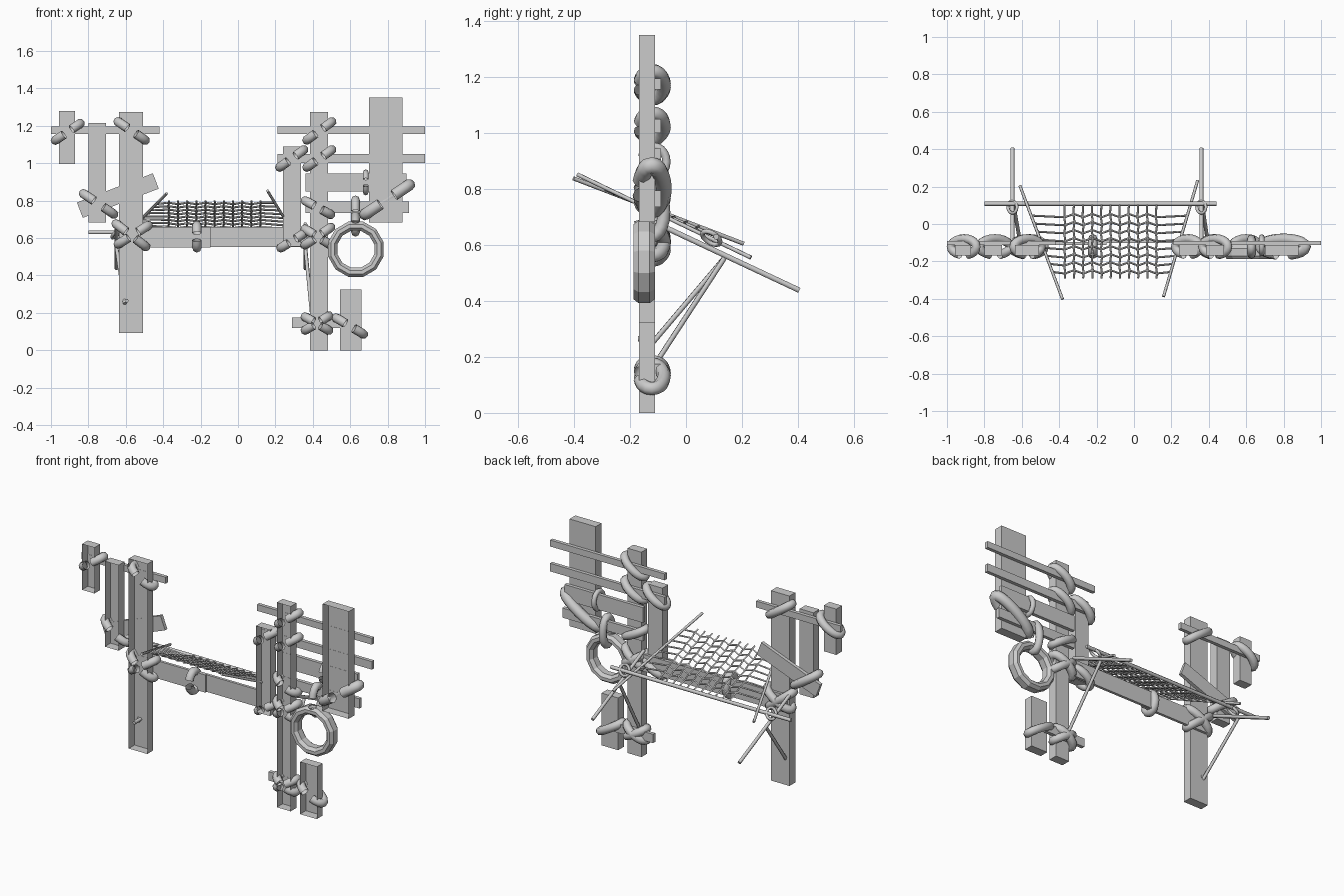
import bpy, bmesh, math
from mathutils import Vector

if "Cube" in bpy.data.objects:
    bpy.data.objects.remove(bpy.data.objects["Cube"])


def mesh_object(name, bm):
    me = bpy.data.meshes.new(name)
    bm.to_mesh(me)
    bm.free()
    ob = bpy.data.objects.new(name, me)
    bpy.context.collection.objects.link(ob)
    return ob


def board(name, x0, x1, z0, z1, y0=-0.168, y1=-0.111, angle=0, open_front=False):
    bm = bmesh.new()
    bmesh.ops.create_cube(bm, size=1)
    bmesh.ops.scale(bm, vec=(x1 - x0, y1 - y0, z1 - z0), verts=bm.verts)
    if open_front:
        bm.normal_update()
        bmesh.ops.delete(bm, geom=[f for f in bm.faces if f.normal.y < -0.9], context='FACES_ONLY')
    ob = mesh_object(name, bm)
    ob.location = ((x0 + x1) / 2, (y0 + y1) / 2, (z0 + z1) / 2)
    ob.rotation_euler.y = -angle
    return ob


def tube(name, paths, radius, res=1, cyclic=False, caps=True, smooth=True):
    cu = bpy.data.curves.new(name, 'CURVE')
    cu.dimensions = '3D'
    cu.bevel_depth = radius
    cu.bevel_resolution = res
    cu.use_fill_caps = caps
    for path in paths:
        s = cu.splines.new('POLY')
        s.points.add(len(path) - 1)
        for p, co in zip(s.points, path):
            p.co = (*co, 1)
        s.use_cyclic_u = cyclic
        s.use_smooth = smooth
    ob = bpy.data.objects.new(name, cu)
    bpy.context.collection.objects.link(ob)
    return ob


def lashing(name, xa, za, xb, zb, r=0.025, yc=-0.122, ry=0.043):
    # rope loop around the boards, open at the front
    mid = Vector(((xa + xb) / 2, yc, (za + zb) / 2))
    half = Vector(((xb - xa) / 2, 0, (zb - za) / 2))
    half *= max(0.3, 1 - r * 0.9 / half.length)
    gap = math.radians(18)
    pts = []
    for i in range(19):
        t = gap + (2 * math.pi - 2 * gap) * i / 18
        pts.append(mid + half * math.sin(t) + Vector((0, -ry * math.cos(t), 0)))
    tube(name, [pts], r, 2, caps=False)


# Upright planks, open towards the front
uprights = {
    'left_outer_plank': (-0.957, -0.871, 0.995, 1.28),
    'left_middle_plank': (-0.80, -0.705, 0.683, 1.215),
    'left_post': (-0.635, -0.507, 0.093, 1.275),
    'right_post': (0.385, 0.48, 0, 1.275),
    'right_inner_plank': (0.24, 0.338, 0.555, 1.09),
    'right_outer_plank': (0.70, 0.88, 0.683, 1.35),
    'right_foot_plank': (0.545, 0.66, 0, 0.325)}
for n, d in uprights.items():
    board(n, *d, open_front=True)

# Rails behind the planks
rails = {
    'left_top_rail': (-1.0, -0.42, 1.155, 1.195),
    'right_top_rail': (0.21, 1.0, 1.155, 1.195),
    'right_second_rail': (0.21, 1.0, 1.0, 1.05),
    'right_third_rail': (0.36, 0.90, 0.85, 0.945),
    'right_fourth_rail': (0.36, 0.915, 0.735, 0.795),
    'foot_rail': (0.29, 0.57, 0.12, 0.175)}
for n, d in rails.items():
    board(n, *d, -0.112, -0.09)
board('slanted_plank', -0.86, -0.425, 0.783, 0.871, -0.112, -0.09, math.radians(21))
board('beam_left', -0.62, -0.147, 0.55, 0.66, -0.112, -0.095)
board('beam_right', -0.21, 0.37, 0.552, 0.658, -0.102, -0.085)

# Rope lashings
ropes = [
    (-0.995, 1.11, -0.825, 1.225), (-0.66, 1.235, -0.477, 1.11),
    (-0.845, 0.85, -0.645, 0.715), (-0.66, 0.555, -0.46, 0.68),
    (-0.67, 0.69, -0.475, 0.54), (-0.22, 0.525, -0.22, 0.69),
    (0.21, 0.535, 0.37, 0.635), (0.34, 0.81, 0.515, 0.715),
    (0.34, 0.66, 0.515, 0.55), (0.34, 0.55, 0.515, 0.67),
    (0.35, 1.11, 0.52, 1.235), (0.35, 0.965, 0.52, 1.085),
    (0.205, 0.965, 0.37, 1.085), (0.34, 0.19, 0.505, 0.095),
    (0.34, 0.095, 0.505, 0.195), (0.505, 0.185, 0.69, 0.075)]
for i, d in enumerate(ropes):
    lashing('rope_lashing_%d' % (i + 1), *d)
lashing('large_rope_lashing', 0.655, 0.71, 0.94, 0.90, 0.031, -0.122, 0.04)
lashing('thin_rope_lashing', 0.683, 0.83, 0.683, 0.965, 0.015, -0.115, 0.045)
lashing('tyre_hanger', 0.628, 0.61, 0.628, 0.825, 0.023)

# Hanging tyre: twelve-sided ring
profile = [(0.138, -0.188), (0.153, -0.17), (0.153, -0.13), (0.138, -0.111),
           (0.118, -0.111), (0.102, -0.13), (0.102, -0.17), (0.118, -0.188)]
bm = bmesh.new()
rings = []
for i in range(12):
    a = math.tau * (i + 0.5) / 12
    rings.append([bm.verts.new((0.63 + r * math.cos(a), y, 0.54 + r * math.sin(a))) for r, y in profile])
for i in range(12):
    for j in range(8):
        k, m = (i + 1) % 12, (j + 1) % 8
        bm.faces.new((rings[i][j], rings[i][m], rings[k][m], rings[k][j]))
bmesh.ops.recalc_face_normals(bm, faces=bm.faces)
mesh_object('tyre', bm)

# Net frame: side rods, cross rod, arms and struts
L0, L1 = Vector((-0.382, -0.402, 0.838)), Vector((-0.61, 0.205, 0.605))
R0, R1 = Vector((0.158, -0.388, 0.852)), Vector((0.34, 0.232, 0.555))
tube('net_left_rod', [(L0, L1)], 0.008)
tube('net_right_rod', [(R0, R1)], 0.008)
tube('net_cross_rod', [((-0.80, 0.108, 0.63), (0.44, 0.108, 0.63))], 0.011)
for side, x, foot in (('left', -0.65, (-0.605, -0.12, 0.25)), ('right', 0.36, (0.395, -0.10, 0.19))):
    tube(side + '_arm', [((x, 0.405, 0.438), (x, -0.10, 0.675))], 0.011)
    tube(side + '_strut', [((x, 0.137, 0.553), foot)], 0.010)
    # thin cord tying the arm to the cross rod
    ring = [(x + 0.024 * math.sin(t), 0.09 + 0.032 * math.cos(t), 0.625 + 0.02 * math.sin(t) - 0.014 * math.cos(t))
            for t in [math.tau * i / 12 for i in range(12)]]
    tube(side + '_arm_tie', [ring], 0.009, cyclic=True)
tube('post_peg', [((-0.595, -0.172, 0.265), (-0.595, -0.11, 0.265))], 0.011)


# Net cords
def net_z(y):
    return 0.676 - 0.425 * y


def on_rod(a, b, y):
    return a.lerp(b, (y - a.y) / (b.y - a.y))


xs = [-0.37 + 0.049 * i for i in range(11)]
ys = [0.045 - 0.043 * j for j in range(8)]
rows, cols = [], []
for y in ys:
    row = [on_rod(L0, L1, y)]
    for i, x in enumerate(xs):
        yy = y + (0.009 if i % 2 else -0.009)
        row.append((x, yy, net_z(yy)))
    rows.append(row + [on_rod(R0, R1, y)])
for i, x in enumerate(xs):
    col = [(x, 0.107, 0.632)]
    for j, y in enumerate(ys):
        yy = y + (0.009 if i % 2 else -0.009)
        col.append((x + (0.003 if j % 2 else -0.003), yy, net_z(yy)))
    cols.append(col + [(x, -0.29, net_z(-0.29))])
tube('net_cross_cords', rows, 0.0055, 0)
tube('net_long_cords', cols, 0.0055, 0)
